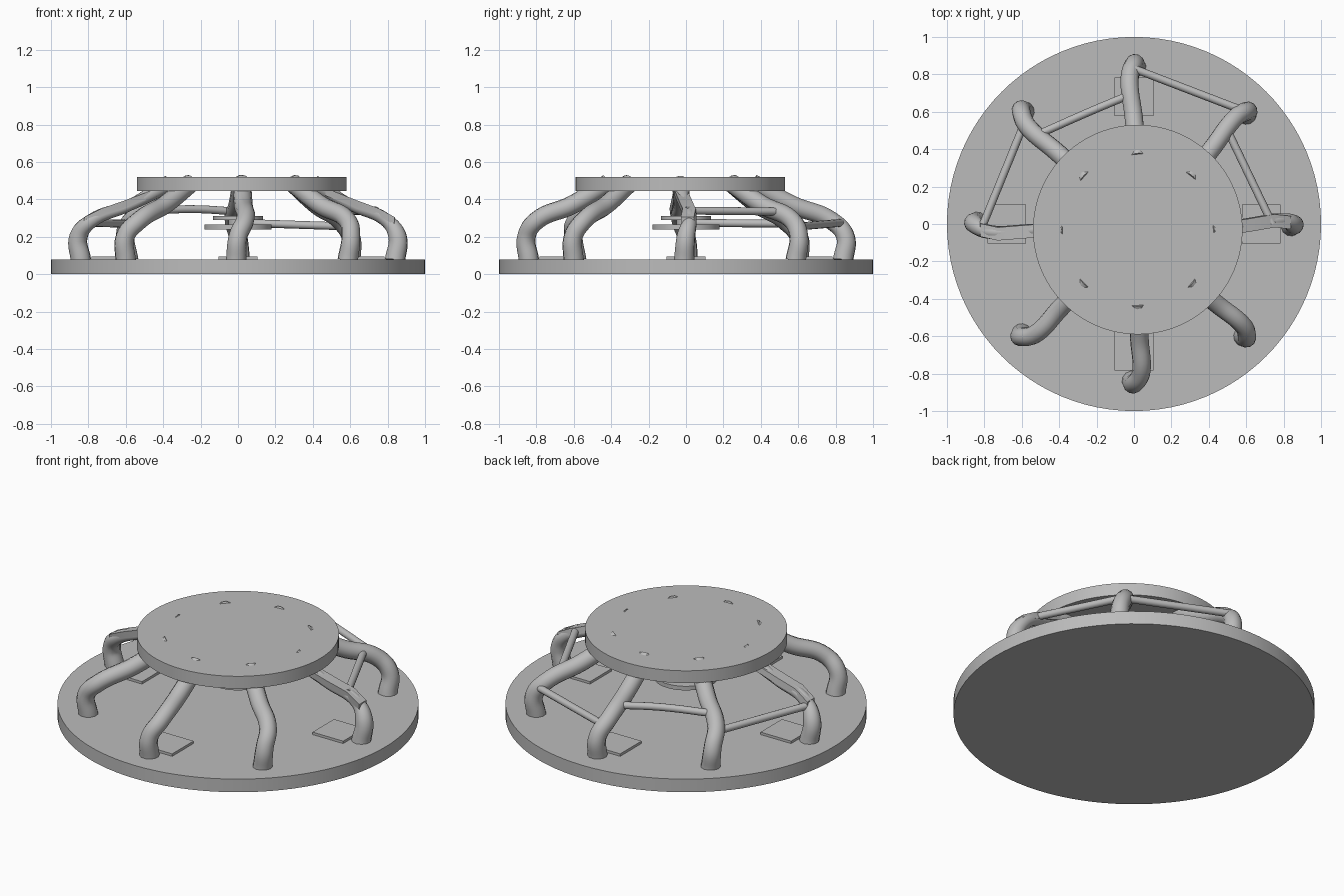
import bpy, bmesh, math
from mathutils import Vector, Matrix

if "Cube" in bpy.data.objects:
    bpy.data.objects.remove(bpy.data.objects["Cube"])

grey = bpy.data.materials.new("plain_grey")
grey.use_nodes = True
colour = (0.5, 0.5, 0.5, 1)
grey.diffuse_color = colour
grey.node_tree.nodes["Principled BSDF"].inputs["Base Color"].default_value = colour


def finish(ob, smooth=True):
    ob.data.materials.append(grey)
    bpy.ops.object.select_all(action='DESELECT')
    ob.select_set(True)
    bpy.context.view_layer.objects.active = ob
    if ob.type == 'CURVE':
        bpy.ops.object.convert(target='MESH')
    if smooth:
        bpy.ops.object.shade_smooth_by_angle(angle=math.radians(40))


def disc(name, radius, z0, z1, x=0, y=0):
    bpy.ops.mesh.primitive_cylinder_add(
        vertices=96, radius=radius, depth=z1 - z0, location=(x, y, (z0 + z1) / 2))
    bpy.context.object.name = name
    finish(bpy.context.object)


def tube(name, points, radius, scales=None):
    cu = bpy.data.curves.new(name, 'CURVE')
    cu.dimensions = '3D'
    cu.bevel_depth = radius
    cu.bevel_resolution = 4
    cu.resolution_u = 8
    cu.use_fill_caps = True
    sp = cu.splines.new('BEZIER')
    sp.bezier_points.add(len(points) - 1)
    for i, (bp, p) in enumerate(zip(sp.bezier_points, points)):
        bp.co = p
        bp.radius = scales[i] if scales else 1
        bp.handle_left_type = bp.handle_right_type = 'AUTO'
    ob = bpy.data.objects.new(name, cu)
    bpy.context.collection.objects.link(ob)
    finish(ob)


# Upper parts sit a little off centre; the shift grows with height
def place(angle, r, t, z):
    lift = min(max((z - 0.2) / 0.25, 0), 1)
    out = Vector((math.cos(angle), math.sin(angle), 0))
    side = Vector((-out.y, out.x, 0))
    return out * r + side * t + Vector((0.02 * lift, -0.03 * lift, z))


# Base, raised top and the two small discs beneath it
disc("base", 1.0, 0, 0.08)
disc("top_disc", 0.56, 0.445, 0.52, 0.02, -0.03)
disc("lower_rotor", 0.18, 0.24, 0.265)
disc("rotor_hub", 0.05, 0.26, 0.295)
disc("upper_rotor", 0.133, 0.29, 0.31)

# Eight bent legs: radius, sideways drift, height
leg_path = [(0.84, -0.01, 0.075), (0.853, 0.0, 0.2), (0.79, 0.03, 0.285),
            (0.59, 0.015, 0.37), (0.385, 0.0, 0.487)]
for i in range(8):
    a = i * math.pi / 4
    slim = i in (0, 4)
    scales = [1.1, 1.0, 0.75, 0.6, 0.9] if slim else [1.1, 1.0, 0.98, 1.0, 1.0]
    tube(f"leg_{i + 1}", [place(a, *p) for p in leg_path], 0.05, scales)

# Flat straps lying on the upper part of the left and right legs
strap_path = [(0.83, 0.02, 0.305), (0.74, 0.035, 0.352),
              (0.62, 0.02, 0.395), (0.45, 0.0, 0.46)]
for name, a in (("left_strap", 0), ("right_strap", math.pi)):
    bm = bmesh.new()
    rings = []
    for r, t, z in strap_path:
        rings.append([bm.verts.new(place(a, r, t + dt, z + dz))
                      for dt, dz in ((-0.035, 0), (0.035, 0), (0.035, -0.04), (-0.035, -0.04))])
    for lo, hi in zip(rings, rings[1:]):
        for k in range(4):
            n = (k + 1) % 4
            bm.faces.new((lo[k], lo[n], hi[n], hi[k]))
    bm.faces.new(rings[0])
    bm.faces.new(rings[-1])
    bmesh.ops.recalc_face_normals(bm, faces=bm.faces)
    me = bpy.data.meshes.new(name)
    bm.to_mesh(me)
    bm.free()
    ob = bpy.data.objects.new(name, me)
    bpy.context.collection.objects.link(ob)
    finish(ob)

# Thin braces linking the rear legs
braces = {
    "back_left_brace": ((0.0, 0.83, 0.275), (0.60, 0.60, 0.255)),
    "back_right_brace": ((0.0, 0.70, 0.335), (-0.25, 0.595, 0.348), (-0.52, 0.475, 0.335)),
    "right_brace": ((-0.59, 0.53, 0.27), (-0.81, -0.01, 0.275)),
    "left_brace": ((0.50, 0.50, 0.335), (0.74, 0.0, 0.34)),
}
for name, pts in braces.items():
    tube(name, pts, 0.021)

# Square pads on the base
for name, x, y in (("left_pad", 1, 0), ("right_pad", -1, 0),
                   ("back_pad", 0, 1), ("front_pad", 0, -1)):
    bpy.ops.mesh.primitive_cube_add(size=1, location=(x * 0.68, y * 0.68, 0.085))
    pad = bpy.context.object
    pad.name = name
    pad.data.transform(Matrix.Diagonal((0.207, 0.207, 0.02, 1)))
    finish(pad, False)
